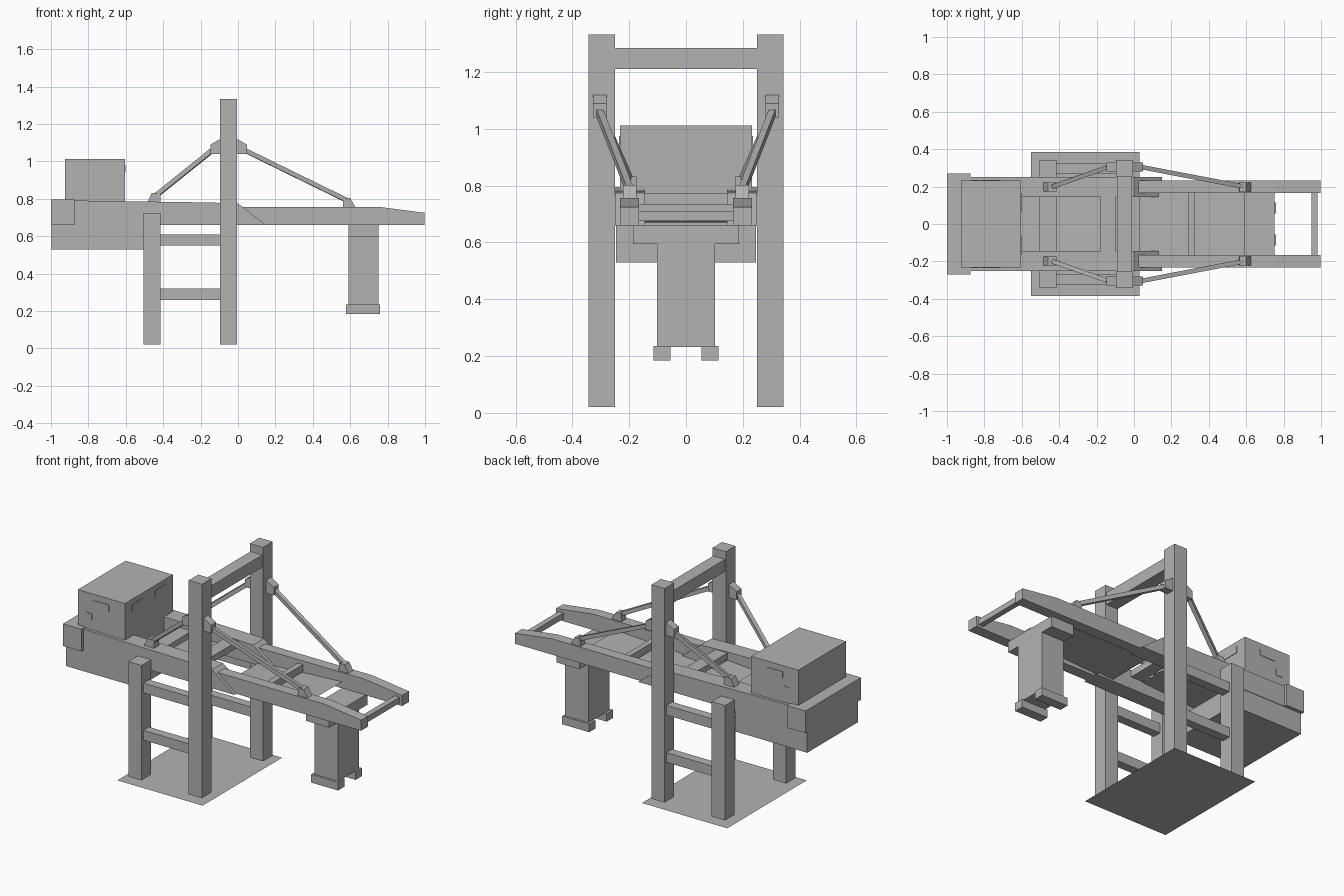
import bpy
from mathutils import Vector

cube = bpy.data.objects.get("Cube")
if cube:
    bpy.data.objects.remove(cube)

grey = bpy.data.materials.new("plain grey")
grey.use_nodes = True
colour = (0.45, 0.45, 0.45, 1)
grey.diffuse_color = colour
grey.node_tree.nodes["Principled BSDF"].inputs["Base Color"].default_value = colour


def add_mesh(name, verts, faces):
    mesh = bpy.data.meshes.new(name)
    mesh.from_pydata(verts, [], faces)
    mesh.materials.append(grey)
    obj = bpy.data.objects.new(name, mesh)
    bpy.context.collection.objects.link(obj)
    return obj


def prism(name, profile, y0, y1):
    """Extrude a counter-clockwise xz profile from y0 to y1."""
    n = len(profile)
    verts = [(x, y, z) for y in (min(y0, y1), max(y0, y1)) for x, z in profile]
    faces = [tuple(range(n)), tuple(reversed(range(n, 2 * n)))]
    faces += [(i, i + n, (i + 1) % n + n, (i + 1) % n) for i in range(n)]
    return add_mesh(name, verts, faces)


def box(name, x0, x1, y0, y1, z0, z1):
    return prism(name, [(x0, z0), (x1, z0), (x1, z1), (x0, z1)], y0, y1)


def sheet(name, x0, x1, y, z0, z1):
    return add_mesh(name, [(x0, -y, z0), (x1, -y, z1), (x1, y, z1), (x0, y, z0)],
                    [(0, 1, 2, 3)])


def bar(name, a, b, width):
    """Square rod between two points."""
    a, b = Vector(a), Vector(b)
    side = (b - a).cross(Vector((0, 0, 1))).normalized() * width / 2
    up = side.cross(b - a).normalized() * width / 2
    verts = [p + s for p in (a, b) for s in (-side - up, side - up, side + up, up - side)]
    faces = [(3, 2, 1, 0), (4, 5, 6, 7)]
    faces += [(i, (i + 1) % 4, (i + 1) % 4 + 4, i + 4) for i in range(4)]
    return add_mesh(name, verts, faces)


# Ground sheet and upper portal beam
sheet("ground_sheet", -0.55, 0.03, 0.385, 0, 0)
box("portal_beam", -0.09, -0.01, -0.25, 0.25, 1.21, 1.285)

for s, label in ((1, "back"), (-1, "front")):
    # Legs and their ties
    box(label + "_tall_leg", -0.095, -0.005, s * 0.25, s * 0.343, 0.02, 1.333)
    box(label + "_short_leg", -0.505, -0.415, s * 0.25, s * 0.343, 0.02, 0.725)
    for z in (0.26, 0.55):
        box(label + "_leg_tie", -0.415, -0.095, s * 0.27, s * 0.325, z, z + 0.06)

    # Rear girder with sloping nose, and tapered boom girder
    prism(label + "_rear_girder",
          [(-0.99, 0.66), (0.15, 0.66), (0, 0.775), (-0.16, 0.78), (-0.99, 0.792)],
          s * 0.145, s * 0.25)
    prism(label + "_boom_girder",
          [(0, 0.66), (0.998, 0.66), (0.998, 0.725), (0.75, 0.757), (0, 0.757)],
          s * 0.165, s * 0.232)

    # Stay brackets and stays
    for d, x in ((1, -0.005), (-1, -0.095)):
        shape = [(x, 1.04), (x + d * 0.052, 1.04), (x + d * 0.052, 1.09), (x, 1.12)]
        prism(label + "_mast_bracket", shape[::d], s * 0.28, s * 0.328)
    prism(label + "_boom_bracket",
          [(0.56, 0.755), (0.628, 0.755), (0.6, 0.803), (0.565, 0.803)], s * 0.175, s * 0.222)
    prism(label + "_rear_bracket",
          [(-0.485, 0.78), (-0.415, 0.78), (-0.415, 0.832), (-0.46, 0.832)],
          s * 0.175, s * 0.222)
    bar(label + "_boom_stay", (0.04, s * 0.304, 1.057), (0.585, s * 0.2, 0.79), 0.024)
    bar(label + "_rear_stay", (-0.14, s * 0.304, 1.057), (-0.435, s * 0.2, 0.82), 0.024)

    # House windows
    box(label + "_side_window", -0.82, -0.715, s * 0.23, s * 0.235, 0.935, 0.975)
    box(label + "_small_window", -0.87, -0.83, s * 0.23, s * 0.235, 0.85, 0.89)
    box(label + "_end_window", -0.61, -0.602, s * 0.06, s * 0.165, 0.94, 0.98)

    # Spreader foot
    box(label + "_spreader_foot", 0.577, 0.76, s * 0.055, s * 0.115, 0.185, 0.235)

# Rear deck, tail, counterweight and machinery house
box("rear_deck", -0.99, -0.605, -0.145, 0.145, 0.66, 0.788)
box("tail_block", -1, -0.875, -0.269, 0.269, 0.66, 0.796)
box("counterweight", -0.996, -0.505, -0.247, 0.247, 0.53, 0.66)
box("machinery_house", -0.925, -0.605, -0.232, 0.232, 0.785, 1.012)

# Floors and cross members between girders
sheet("rear_floor", -0.605, -0.18, 0.145, 0.70, 0.73)
sheet("boom_floor", 0.03, 0.59, 0.165, 0.67, 0.70)
box("rear_cross_member", -0.505, -0.415, -0.145, 0.145, 0.715, 0.75)
box("hinge_cross_member", -0.18, -0.1, -0.145, 0.145, 0.735, 0.775)
box("boom_cross_member", 0.29, 0.325, -0.165, 0.165, 0.69, 0.735)
box("tip_cross_member", 0.948, 0.982, -0.165, 0.165, 0.675, 0.71)

# Trolley and spreader column
box("trolley", 0.592, 0.75, -0.187, 0.187, 0.595, 0.662)
box("spreader_column", 0.592, 0.75, -0.102, 0.102, 0.232, 0.6)
